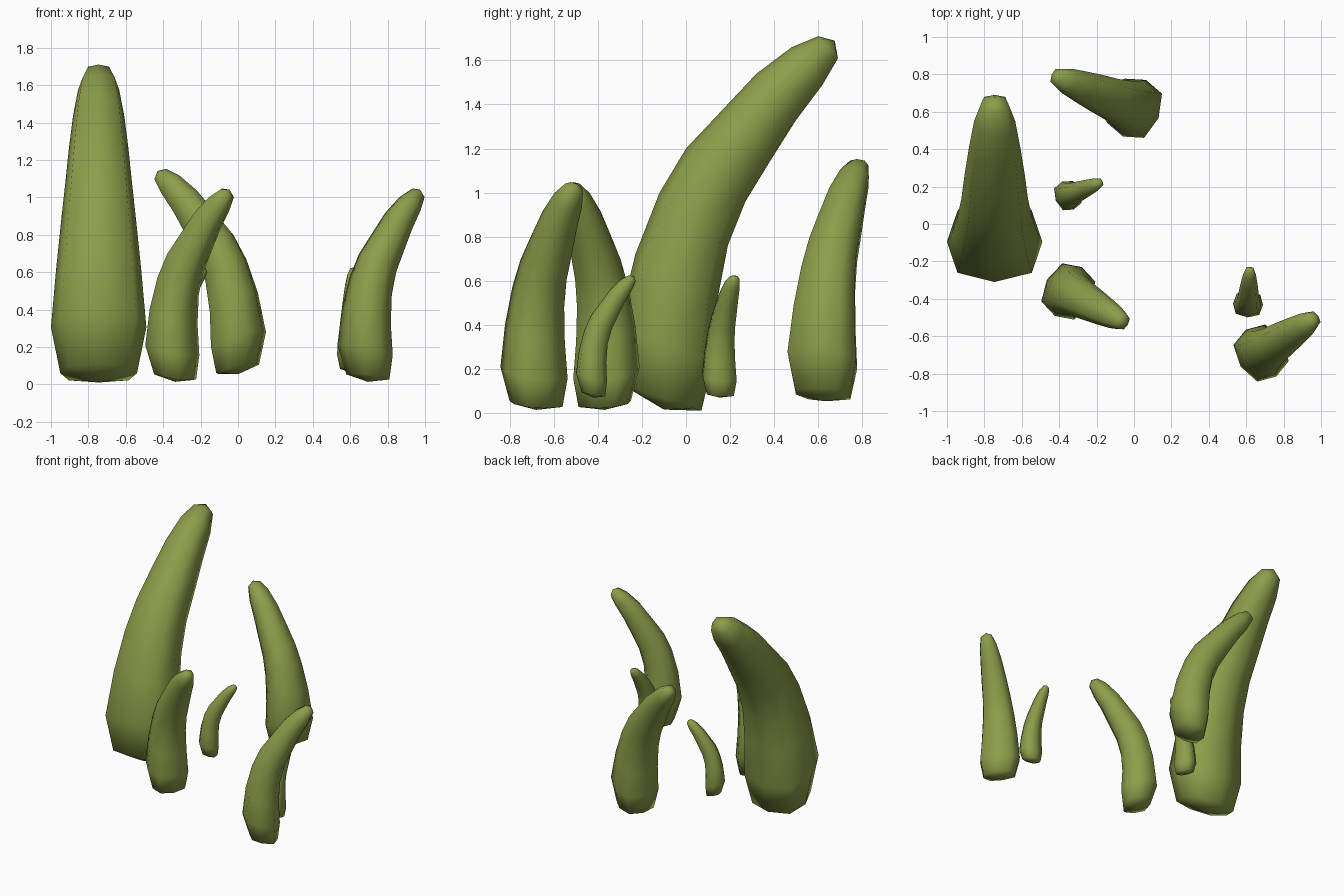
import bpy, bmesh, math
from mathutils import Matrix, Vector

if "Cube" in bpy.data.objects:
    bpy.data.objects.remove(bpy.data.objects["Cube"])

green = bpy.data.materials.new("olive green")
green.diffuse_color = (0.26, 0.34, 0.068, 1)
green.use_nodes = True
green.node_tree.nodes["Principled BSDF"].inputs["Base Color"].default_value = green.diffuse_color

# Side profile of one curved spike leaning to +x:
# outer edge (x, z), inner edge (x, z), half width
RINGS = [
    (-0.16, 0.11, 0.17, 0.01, 0.205),
    (-0.21, 0.39, 0.22, 0.22, 0.255),
    (-0.13, 0.72, 0.24, 0.50, 0.228),
    (-0.02, 1.00, 0.29, 0.76, 0.20),
    (0.10, 1.20, 0.37, 0.96, 0.178),
    (0.26, 1.37, 0.48, 1.14, 0.16),
    (0.42, 1.54, 0.60, 1.33, 0.137),
    (0.58, 1.66, 0.72, 1.49, 0.11),
    (0.70, 1.71, 0.79, 1.61, 0.072),
]
BASE, TIP = (0.0, 0.0, 0.015), (0.775, 0.0, 1.69)
# Rounded-square eight-sided section
SECTION = [(1, 0), (.77, .78), (0, 1), (-.77, .78),
           (-1, 0), (-.77, -.78), (0, -1), (.77, -.78)]


def spike(name, x, y, z, size, yaw, tilt):
    bm = bmesh.new()
    loops = []
    for ox, oz, ix, iz, w in RINGS:
        outer, inner = Vector((ox, 0, oz)), Vector((ix, 0, iz))
        mid, half = (outer + inner) / 2, (inner - outer) / 2
        loops.append([bm.verts.new(mid + half * u + Vector((0, w * v, 0)))
                      for u, v in SECTION])
    n = len(SECTION)
    for a, b in zip(loops, loops[1:]):
        for i in range(n):
            j = (i + 1) % n
            bm.faces.new((a[i], a[j], b[j], b[i]))
    # Pointed caps
    for ring, apex in ((loops[0], BASE), (loops[-1], TIP)):
        c = bm.verts.new(apex)
        for i in range(n):
            bm.faces.new((ring[i], ring[(i + 1) % n], c))
    bmesh.ops.recalc_face_normals(bm, faces=bm.faces)
    for f in bm.faces:
        f.smooth = True
    bm.transform(Matrix.Translation((x, y, z))
                 @ Matrix.Rotation(math.radians(yaw), 4, 'Z')
                 @ Matrix.Rotation(tilt, 4, 'Y')
                 @ Matrix.Scale(size, 4))
    me = bpy.data.meshes.new(name)
    bm.to_mesh(me)
    bm.free()
    me.materials.append(green)
    bpy.context.collection.objects.link(bpy.data.objects.new(name, me))


# name, position, size, heading in degrees, tilt in radians
spike("tall_spike", -0.745, -0.10, 0.0, 1.0, 90, 0)
spike("back_spike", 0.0, 0.62, 0.045, 0.64, 158, -0.03)
spike("front_spike", -0.335, -0.37, 0.005, 0.585, -29, -0.12)
spike("right_spike", 0.695, -0.68, 0.005, 0.585, 33, -0.12)
spike("small_right_spike", 0.61, -0.42, 0.065, 0.315, 87, -0.11)
spike("small_middle_spike", -0.345, 0.155, 0.065, 0.315, 22, -0.11)
